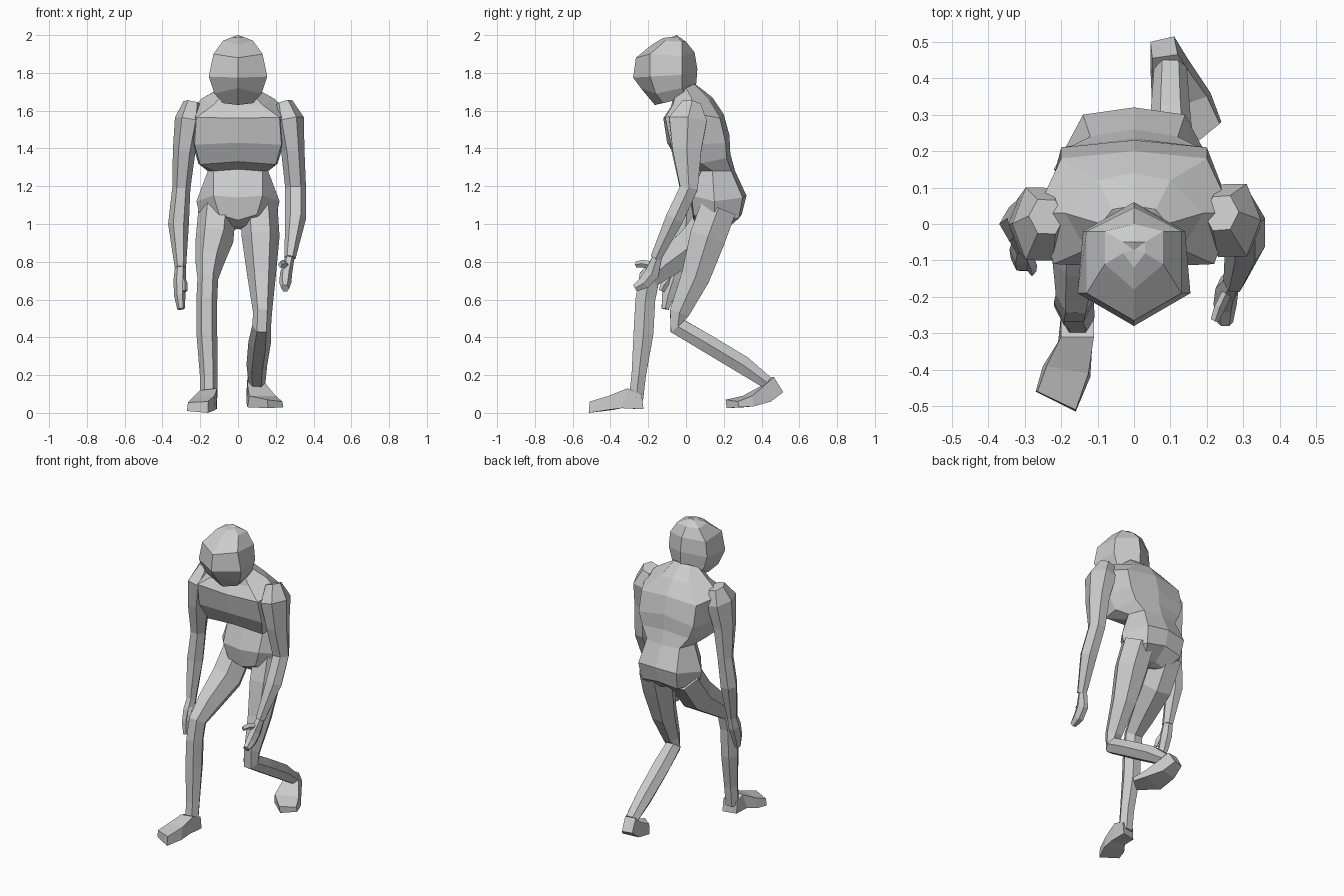
import bpy, bmesh, math
from mathutils import Vector


def loft(name, rings):
    """Skin a list of equal-length point rings, cap both ends, flat shaded."""
    bm = bmesh.new()
    loops = [[bm.verts.new(p) for p in r] for r in rings]
    n = len(loops[0])
    for a, b in zip(loops, loops[1:]):
        for i in range(n):
            j = (i + 1) % n
            bm.faces.new((a[i], a[j], b[j], b[i]))
    for end in (loops[0], loops[-1]):
        c = bm.verts.new(sum((v.co for v in end), Vector()) / n)
        for i in range(n):
            bm.faces.new((end[i], end[(i + 1) % n], c))
    bmesh.ops.recalc_face_normals(bm, faces=bm.faces)
    me = bpy.data.meshes.new(name)
    bm.to_mesh(me)
    bm.free()
    ob = bpy.data.objects.new(name, me)
    bpy.context.collection.objects.link(ob)
    return ob


def mirrored(half):
    """Front-to-back half outline (first and last on the centre line) -> full ring."""
    return half + [(-x, y, z) for x, y, z in half[-2:0:-1]]


def limb(name, stations, sides=6):
    """Tube along (x, y, z, half width, half depth) stations."""
    pts = [Vector(s[:3]) for s in stations]
    rings = []
    for i, s in enumerate(stations):
        t = (pts[min(i + 1, len(pts) - 1)] - pts[max(i - 1, 0)]).normalized()
        u = (Vector((1, 0, 0)) - t * t.x).normalized()
        v = t.cross(u)
        ring = []
        for k in range(sides):
            a = 2 * math.pi * k / sides
            ring.append(pts[i] + u * s[3] * math.cos(a) + v * s[4] * 1.1 * math.sin(a))
        rings.append(ring)
    return loft(name, rings)


# Head: faceted, tilted forward
loft("head", [mirrored(h) for h in (
    [(0, -.12, 1.985), (.03, -.08, 1.99), (.03, -.05, 1.99), (0, -.05, 2.0)],
    [(0, -.18, 1.95), (.08, -.11, 1.97), (.08, -.02, 1.965), (0, .0, 1.965)],
    [(0, -.265, 1.88), (.13, -.19, 1.9), (.13, -.02, 1.89), (0, .045, 1.91)],
    [(0, -.28, 1.775), (.155, -.19, 1.78), (.14, -.02, 1.79), (0, .06, 1.82)],
    [(0, -.24, 1.72), (.125, -.16, 1.69), (.12, -.02, 1.72), (0, .055, 1.75)],
    [(0, -.165, 1.63), (.08, -.12, 1.64), (.09, .0, 1.67), (0, .05, 1.7)])])

# Torso: neck, ribcage, waist and pelvis
loft("torso", [mirrored(h) for h in (
    [(0, -.06, 1.7), (.07, -.05, 1.7), (.09, 0, 1.72), (.06, .04, 1.74), (0, .05, 1.74)],
    [(0, -.08, 1.62), (.13, -.07, 1.63), (.19, .03, 1.665), (.1, .12, 1.66), (0, .14, 1.67)],
    [(0, -.12, 1.56), (.22, -.11, 1.565), (.27, .03, 1.59), (.2, .18, 1.56), (0, .2, 1.58)],
    [(0, -.1, 1.43), (.23, -.08, 1.42), (.24, .05, 1.42), (.2, .21, 1.43), (0, .23, 1.47)],
    [(0, -.04, 1.33), (.2, -.03, 1.315), (.21, .08, 1.32), (.17, .215, 1.35), (0, .235, 1.37)],
    [(0, .07, 1.29), (.13, .08, 1.28), (.16, .14, 1.28), (.12, .24, 1.28), (0, .26, 1.28)],
    [(0, .02, 1.14), (.13, .03, 1.15), (.22, .15, 1.12), (.14, .3, 1.14), (0, .32, 1.15)],
    [(0, .04, 1.02), (.1, .04, 1.05), (.2, .15, 1.03), (.13, .28, 1.03), (0, .295, 1.05)],
    [(0, .09, .99), (.05, .09, .99), (.1, .14, .96), (.08, .2, .96), (0, .2, .98)])])

# Arms and hands
limb("left_arm", [
    (.24, .03, 1.64, .05, .05), (.27, .01, 1.55, .08, .105), (.29, .005, 1.39, .062, .08),
    (.305, .015, 1.19, .055, .05), (.305, -.06, 1.03, .055, .05),
    (.275, -.16, .82, .03, .03)])
limb("left_hand", [
    (.275, -.15, .83, .025, .025), (.255, -.18, .74, .032, .04),
    (.25, -.22, .69, .032, .035), (.25, -.27, .66, .022, .02)])
limb("left_thumb", [
    (.26, -.18, .78, .015, .02), (.235, -.23, .79, .015, .018),
    (.222, -.265, .785, .012, .015)], 4)
limb("right_arm", [
    (-.24, .02, 1.64, .05, .05), (-.26, 0, 1.55, .075, .105), (-.285, 0, 1.39, .06, .08),
    (-.3, .015, 1.19, .048, .05), (-.315, 0, 1.0, .055, .05),
    (-.305, -.05, .77, .03, .035)])
limb("right_hand", [
    (-.305, -.045, .78, .028, .03), (-.308, -.07, .7, .034, .042),
    (-.308, -.095, .62, .03, .035), (-.302, -.11, .55, .02, .02)])
limb("right_thumb", [
    (-.295, -.08, .72, .015, .02), (-.28, -.115, .68, .014, .018),
    (-.28, -.13, .645, .012, .014)], 4)

# Legs: left trails with a bent knee, right steps forward
limb("left_leg", [
    (.11, .17, 1.08, .1, .1), (.12, .115, .93, .1, .1), (.125, .05, .72, .075, .08),
    (.13, -.035, .53, .05, .055), (.125, -.045, .46, .05, .05), (.115, .1, .375, .06, .05),
    (.1, .3, .255, .055, .05), (.1, .43, .16, .045, .035)])
limb("right_leg", [
    (-.11, .17, 1.07, .1, .1), (-.125, .06, .91, .1, .1), (-.15, -.1, .79, .075, .075),
    (-.16, -.195, .71, .055, .06), (-.165, -.215, .6, .055, .055),
    (-.165, -.225, .42, .055, .055), (-.155, -.25, .2, .047, .04),
    (-.155, -.265, .07, .045, .04)])

# Feet
loft("left_foot", [
    [(.05, .455, .19), (.12, .465, .19), (.11, .515, .11), (.045, .5, .11)],
    [(.05, .41, .15), (.15, .42, .15), (.15, .45, .06), (.045, .43, .055)],
    [(.06, .3, .09), (.2, .35, .09), (.21, .36, .035), (.05, .31, .03)],
    [(.155, .21, .07), (.235, .275, .06), (.24, .28, .03), (.16, .215, .025)]])
loft("right_foot", [
    [(-.11, -.235, .1), (-.2, -.25, .1), (-.2, -.245, .02), (-.11, -.225, .02)],
    [(-.11, -.31, .13), (-.2, -.31, .12), (-.21, -.34, .025), (-.115, -.34, .025)],
    [(-.125, -.41, .09), (-.24, -.39, .08), (-.25, -.39, .015), (-.12, -.42, .015)],
    [(-.16, -.51, .06), (-.265, -.46, .055), (-.27, -.46, .01), (-.16, -.515, 0)]])
